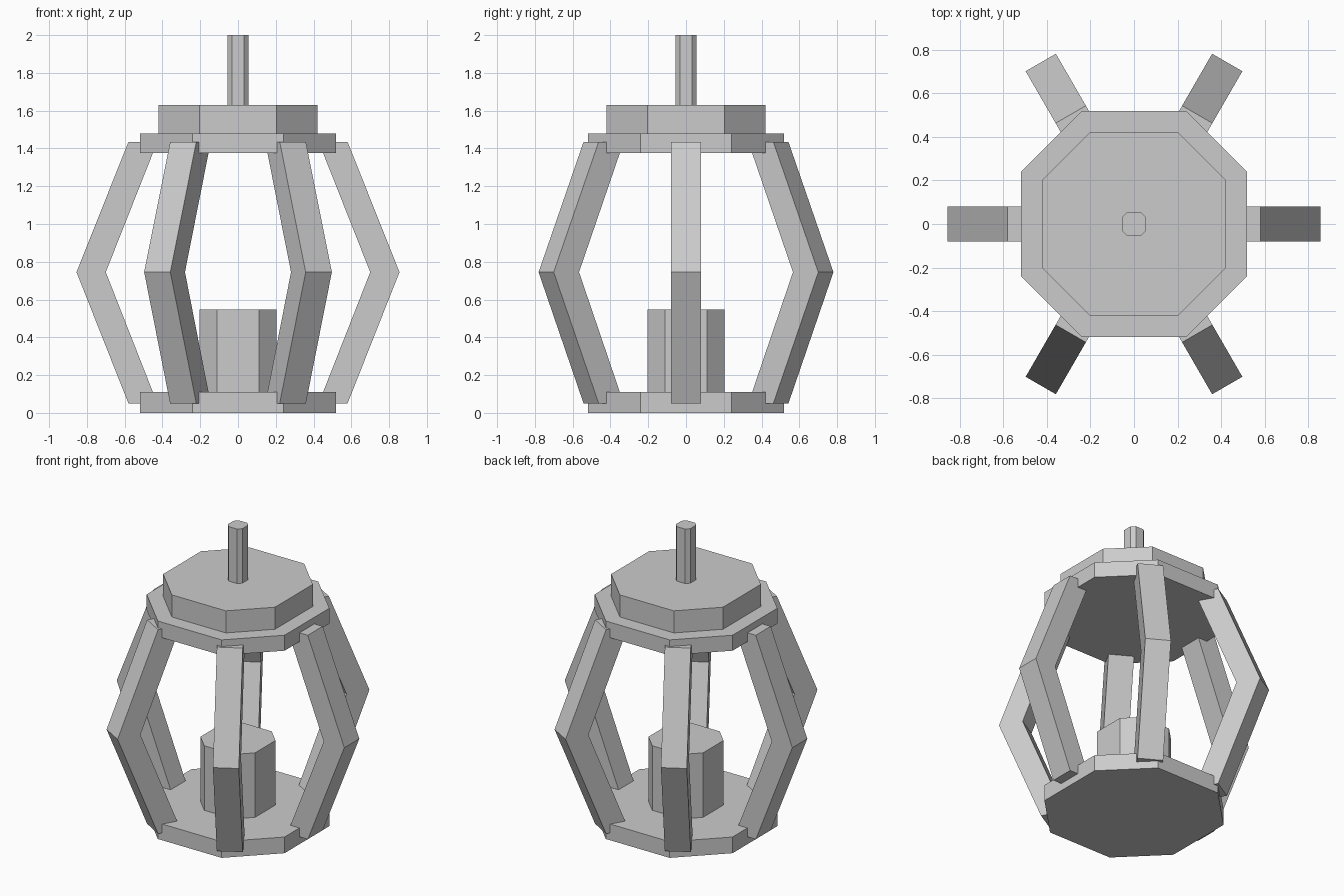
import bpy, bmesh, math
from mathutils import Matrix

if "Cube" in bpy.data.objects:
    bpy.data.objects.remove(bpy.data.objects["Cube"])


def extrude(name, pts, vec, matrix=None):
    """Closed prism from a planar outline swept along vec."""
    bm = bmesh.new()
    face = bm.faces.new([bm.verts.new(p) for p in pts])
    res = bmesh.ops.extrude_face_region(bm, geom=[face], use_keep_orig=True)
    moved = [v for v in res["geom"] if isinstance(v, bmesh.types.BMVert)]
    bmesh.ops.translate(bm, verts=moved, vec=vec)
    bmesh.ops.recalc_face_normals(bm, faces=bm.faces)
    if matrix:
        bm.transform(matrix)
    mesh = bpy.data.meshes.new(name)
    bm.to_mesh(mesh)
    bm.free()
    obj = bpy.data.objects.new(name, mesh)
    bpy.context.collection.objects.link(obj)
    return obj


def octagon(name, half, flat, z0, z1):
    """Eight-sided slab: square of half-width `half` with cut corners."""
    h, f = half, flat
    pts = [(h, -f), (h, f), (f, h), (-f, h), (-h, f), (-h, -f), (-f, -h), (f, -h)]
    return extrude(name, [(x, y, z0) for x, y in pts], (0, 0, z1 - z0))


# Stacked plates, candle and top rod
octagon("base_plate", 0.518, 0.24, 0.0, 0.11)
octagon("candle", 0.205, 0.11, 0.11, 0.548)
octagon("upper_plate", 0.518, 0.24, 1.375, 1.48)
octagon("cap", 0.42, 0.203, 1.48, 1.63)
octagon("hanging_rod", 0.055, 0.031, 1.63, 2.0)

# Six bent ribs around the body
w = 0.08
rib = [(0.58, 0.05), (0.855, 0.745), (0.58, 1.435),
       (0.427, 1.435), (0.70, 0.745), (0.427, 0.05)]
for i in range(6):
    extrude(f"rib_{i + 1}", [(r, -w, z) for r, z in rib], (0, 2 * w, 0),
            Matrix.Rotation(math.radians(60 * i), 4, 'Z'))
